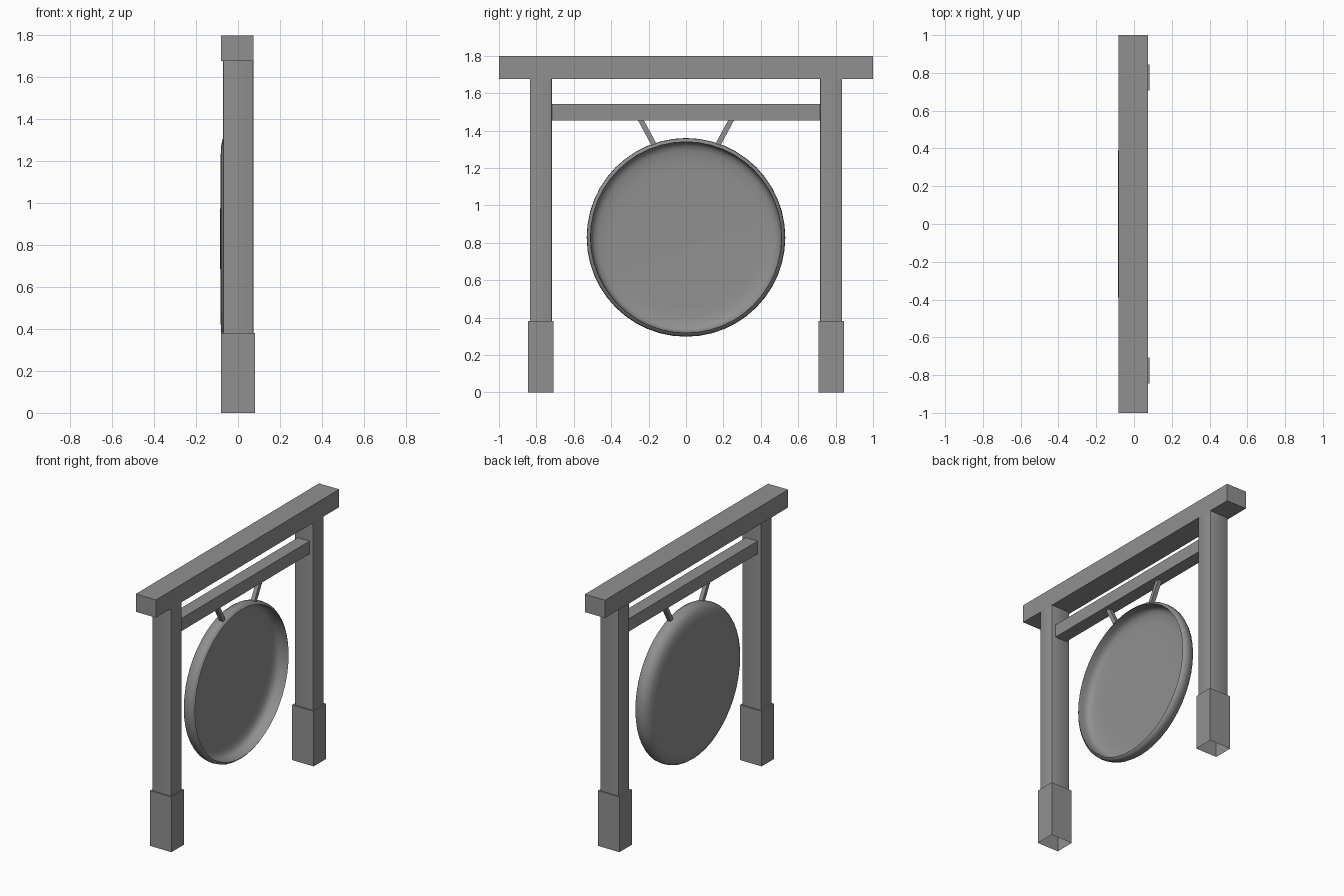
import bpy, bmesh, math
from mathutils import Vector

if "Cube" in bpy.data.objects:
    bpy.data.objects.remove(bpy.data.objects["Cube"])

dark = bpy.data.materials.new("dark_grey")
dark.diffuse_color = (0.28, 0.28, 0.28, 1)
dark.use_nodes = True
dark.node_tree.nodes["Principled BSDF"].inputs["Base Color"].default_value = dark.diffuse_color


def finish(name, bm, smooth=False):
    bmesh.ops.recalc_face_normals(bm, faces=bm.faces)
    me = bpy.data.meshes.new(name)
    bm.to_mesh(me)
    bm.free()
    me.materials.append(dark)
    ob = bpy.data.objects.new(name, me)
    bpy.context.collection.objects.link(ob)
    if smooth:
        bpy.ops.object.select_all(action='DESELECT')
        bpy.context.view_layer.objects.active = ob
        ob.select_set(True)
        bpy.ops.object.shade_smooth_by_angle(angle=math.radians(35))
    return ob


def box(name, lo, hi, bevel=0.0, open_bottom=False):
    lo, hi = Vector(lo), Vector(hi)
    bm = bmesh.new()
    bmesh.ops.create_cube(bm, size=1)
    for v in bm.verts:
        v.co = (lo + hi) / 2 + v.co * (hi - lo)
    if bevel:  # soften the upright edges only
        edges = [e for e in bm.edges
                 if abs(e.verts[0].co.z - e.verts[1].co.z) > 1e-4]
        bmesh.ops.bevel(bm, geom=edges, offset=bevel, segments=2,
                        profile=0.5, affect='EDGES')
    ob = finish(name, bm, bool(bevel))
    if open_bottom:
        bm = bmesh.new()
        bm.from_mesh(ob.data)
        low = [f for f in bm.faces if f.calc_center_median().z < lo.z + 1e-4]
        bmesh.ops.delete(bm, geom=low, context='FACES')
        bm.to_mesh(ob.data)
        bm.free()
    return ob


# Beams
box("top_beam", (-0.081, -1, 1.677), (0.073, 1, 1.80))
box("cross_bar", (-0.045, -0.717, 1.455), (0.045, 0.717, 1.543))

# Posts, hollow feet and hanging straps on both sides
for side, s in (("left", -1), ("right", 1)):
    c = 0.776 * s
    box(side + "_post", (-0.071, c - 0.059, 0.38), (0.073, c + 0.059, 1.678),
        bevel=0.006)
    box(side + "_foot", (-0.082, c - 0.068, 0), (0.082, c + 0.068, 0.381),
        open_bottom=True)
    a, b = Vector((0, 0.249 * s, 1.47)), Vector((0, 0.17 * s, 1.323))
    strap = box(side + "_strap", (-0.014, -0.014, -(a - b).length / 2),
                (0.014, 0.014, (a - b).length / 2))
    strap.location = (a + b) / 2
    strap.rotation_euler.x = -math.atan2(a.y - b.y, a.z - b.z)

# Gong: dished profile (x, radius) spun about the x axis, open towards +x
profile = [(-0.085, 0), (-0.084, 0.38), (-0.08, 0.445), (-0.071, 0.488),
           (-0.055, 0.513), (-0.035, 0.526), (-0.01, 0.531), (0.01, 0.529),
           (0.021, 0.522), (0.029, 0.511), (-0.01, 0.509), (-0.033, 0.504),
           (-0.048, 0.491), (-0.058, 0.467), (-0.064, 0.42), (-0.066, 0.37),
           (-0.067, 0)]
Z = 0.829
bm = bmesh.new()
verts = [bm.verts.new((x, 0, Z + r)) for x, r in profile]
edges = [bm.edges.new(p) for p in zip(verts, verts[1:])]
bmesh.ops.spin(bm, geom=verts + edges, cent=(0, 0, Z), axis=(1, 0, 0),
               angle=math.tau, steps=48, use_duplicate=False)
bmesh.ops.remove_doubles(bm, verts=bm.verts, dist=1e-4)
finish("gong", bm, True)
